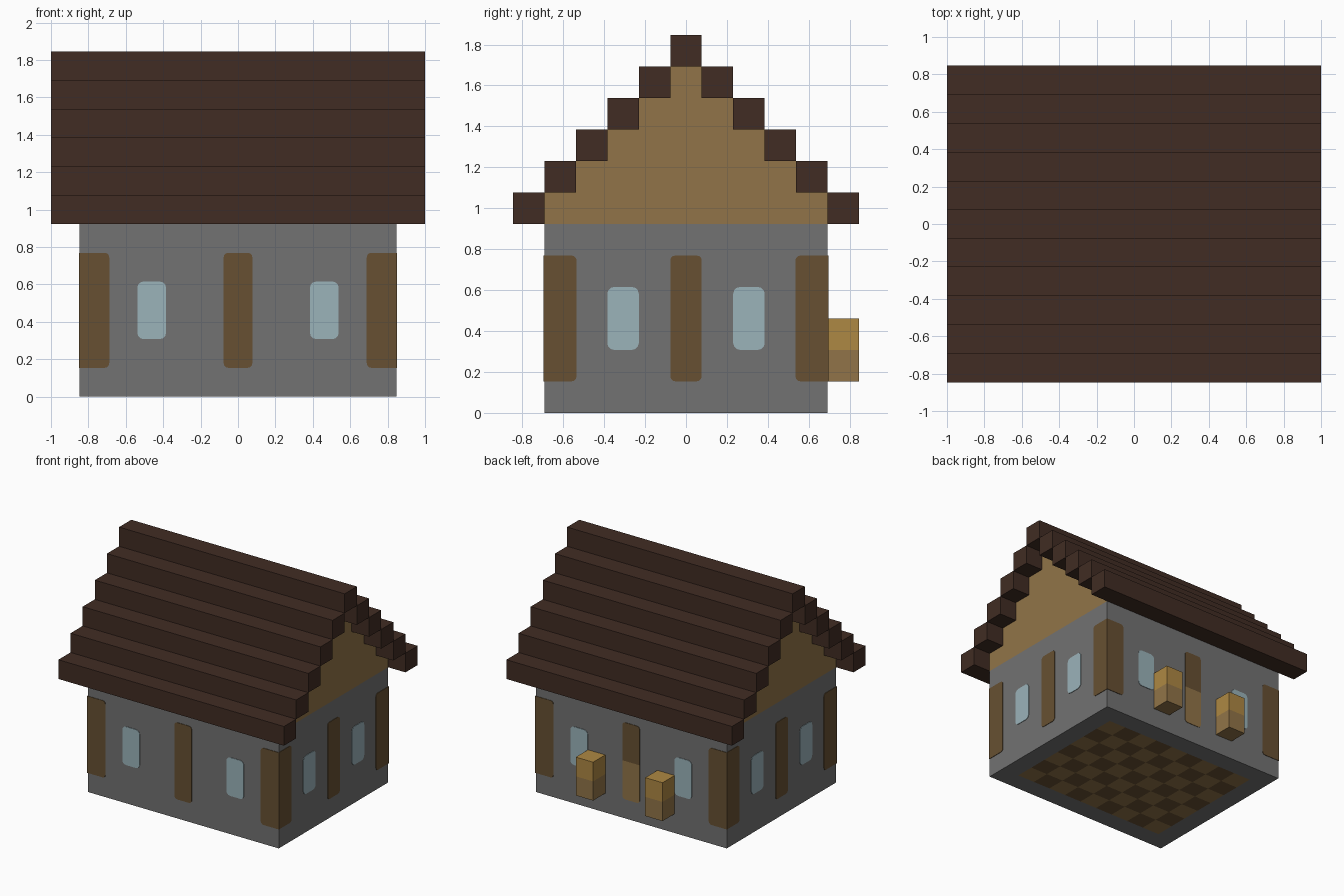
import bpy, bmesh
from math import sin, cos, pi
from mathutils import Vector

cube = bpy.data.objects.get("Cube")
if cube:
    bpy.data.objects.remove(cube)

U = 2 / 13                      # one building block
HX, HY = 5.5 * U, 4.5 * U       # half size of the walls
EAVES = 6 * U


def make_material(name, rgb):
    lin = [((c / 255 + 0.055) / 1.055) ** 2.4 for c in rgb] + [1.0]
    m = bpy.data.materials.new(name)
    m.use_nodes = True
    m.diffuse_color = lin
    bsdf = m.node_tree.nodes["Principled BSDF"]
    bsdf.inputs["Base Color"].default_value = lin
    bsdf.inputs["Roughness"].default_value = 0.9
    return m


STONE = make_material("grey stone", (114, 114, 114))
TIMBER = make_material("dark timber", (103, 80, 50))
PLANK = make_material("tan planks", (145, 116, 72))
STRAW = make_material("golden wood", (174, 136, 67))
ROOF = make_material("brown roof", (65, 44, 35))
GLASS = make_material("pale blue glass", (155, 179, 186))


def finish(name, bm, *mats):
    mesh = bpy.data.meshes.new(name)
    bm.to_mesh(mesh)
    bm.free()
    for m in mats:
        mesh.materials.append(m)
    obj = bpy.data.objects.new(name, mesh)
    bpy.context.collection.objects.link(obj)
    return obj


def add_box(bm, lo, hi):
    lo, hi = Vector(lo), Vector(hi)
    verts = bmesh.ops.create_cube(bm, size=1)["verts"]
    bmesh.ops.scale(bm, vec=hi - lo, verts=verts)
    bmesh.ops.translate(bm, vec=(lo + hi) / 2, verts=verts)
    return verts


def rounded_outline(u0, u1, z0, z1, radii):
    """Counter-clockwise outline; radii start at the lower right corner."""
    corners = [(u1, z0, -1, 1), (u1, z1, -1, -1), (u0, z1, 1, -1), (u0, z0, 1, 1)]
    points = []
    for k, ((u, z, su, sz), r) in enumerate(zip(corners, radii)):
        for s in range(4 if r else 1):
            a = (k - 1 + s / 3) * pi / 2
            points.append((u + su * r + r * cos(a) if r else u,
                           z + sz * r + r * sin(a) if r else z))
    return points


def plate(name, wall, u0, u1, z0, z1, mat, radii):
    """Thin panel on a wall; wall is the outward direction."""
    n = Vector(wall)
    side = Vector((0, 0, 1)).cross(n)
    base = n * (HX if n.x else HY)
    bm = bmesh.new()
    verts = [bm.verts.new(base + side * u + Vector((0, 0, z)))
             for u, z in rounded_outline(u0, u1, z0, z1, radii)]
    face = bm.faces.new(verts)
    out = bmesh.ops.extrude_face_region(bm, geom=[face])
    moved = [v for v in out["geom"] if isinstance(v, bmesh.types.BMVert)]
    bmesh.ops.translate(bm, vec=n * T, verts=moved)
    bmesh.ops.recalc_face_normals(bm, faces=bm.faces)
    return finish(name, bm, mat)


# Walls, with a checkered floor showing underneath
bm = bmesh.new()
add_box(bm, (-HX, -HY, 0), (HX, HY, EAVES))
bottom = min(bm.faces, key=lambda f: f.calc_center_median().z)
bmesh.ops.delete(bm, geom=[bottom], context="FACES_ONLY")
old = set(bm.faces)
grid = bmesh.ops.create_grid(bm, x_segments=11, y_segments=9, size=1)["verts"]
bmesh.ops.scale(bm, vec=(HX, HY, 1), verts=grid)
floor = [f for f in bm.faces if f not in old]
bmesh.ops.reverse_faces(bm, faces=floor)
for f in floor:
    c = f.calc_center_median()
    i, j = round(c.x / U), round(c.y / U)
    if abs(i) < 5 and abs(j) < 4:
        f.material_index = 1 + (i + j) % 2
finish("walls", bm, STONE, TIMBER, PLANK)

# Stepped gable filling the space under the roof
profile = []
for k in range(5):
    half, z = (4.5 - k) * U, EAVES + k * U
    profile += [(half, z), (half, z + U)]
profile += [(-y, z) for y, z in reversed(profile)]
bm = bmesh.new()
face = bm.faces.new([bm.verts.new((-HX, y, z)) for y, z in profile])
out = bmesh.ops.extrude_face_region(bm, geom=[face])
bmesh.ops.translate(bm, vec=(2 * HX, 0, 0),
                    verts=[v for v in out["geom"] if isinstance(v, bmesh.types.BMVert)])
bmesh.ops.recalc_face_normals(bm, faces=bm.faces)
finish("gables", bm, PLANK)

# Roof of long beams climbing in steps to the ridge
bm = bmesh.new()
for k in range(6):
    z = EAVES + k * U
    for y in {(5 - k) * U, -(5 - k) * U}:
        add_box(bm, (-1, y - U / 2, z), (1, y + U / 2, z + U))
finish("roof", bm, ROOF)

# Timber posts and windows on all four walls
T = 0.004
R = 0.025
WALLS = {"front": (0, -1, 0), "back": (0, 1, 0), "left": (1, 0, 0), "right": (-1, 0, 0)}
for label, n in WALLS.items():
    long_wall = n[0] == 0
    half = HX if long_wall else HY
    window = (3 if long_wall else 2) * U
    z0, z1 = U, 5 * U
    plate(label + "_post_right_end", n, half - U - 0.004, half + T, z0, z1, TIMBER, (0, 0, R, R))
    plate(label + "_post_left_end", n, -half - T, U - half + 0.004, z0, z1, TIMBER, (R, R, 0, 0))
    if label == "back":
        plate("back_middle_post", n, -U / 2, U / 2, 3 * U, z1, TIMBER, (0, R, R, 0))
        plate("back_middle_panel", n, -U / 2, U / 2, z0, 3 * U, PLANK, (R, 0, 0, R))
    else:
        plate(label + "_middle_post", n, -U / 2, U / 2, z0, z1, TIMBER, (R,) * 4)
    for s, word in ((-1, "a"), (1, "b")):
        plate(f"{label}_window_{word}", n, s * window - U / 2, s * window + U / 2,
              2 * U, 4 * U, GLASS, (R + 0.008,) * 4)

# Two-tone wooden blocks fixed to the back wall
for s, word in ((1, "left"), (-1, "right")):
    for part, z, mat in (("base", U, PLANK), ("top", 2 * U, STRAW)):
        bm = bmesh.new()
        add_box(bm, (s * 2 * U - U / 2, HY, z), (s * 2 * U + U / 2, HY + U, z + U))
        finish(f"back_block_{word}_{part}", bm, mat)
